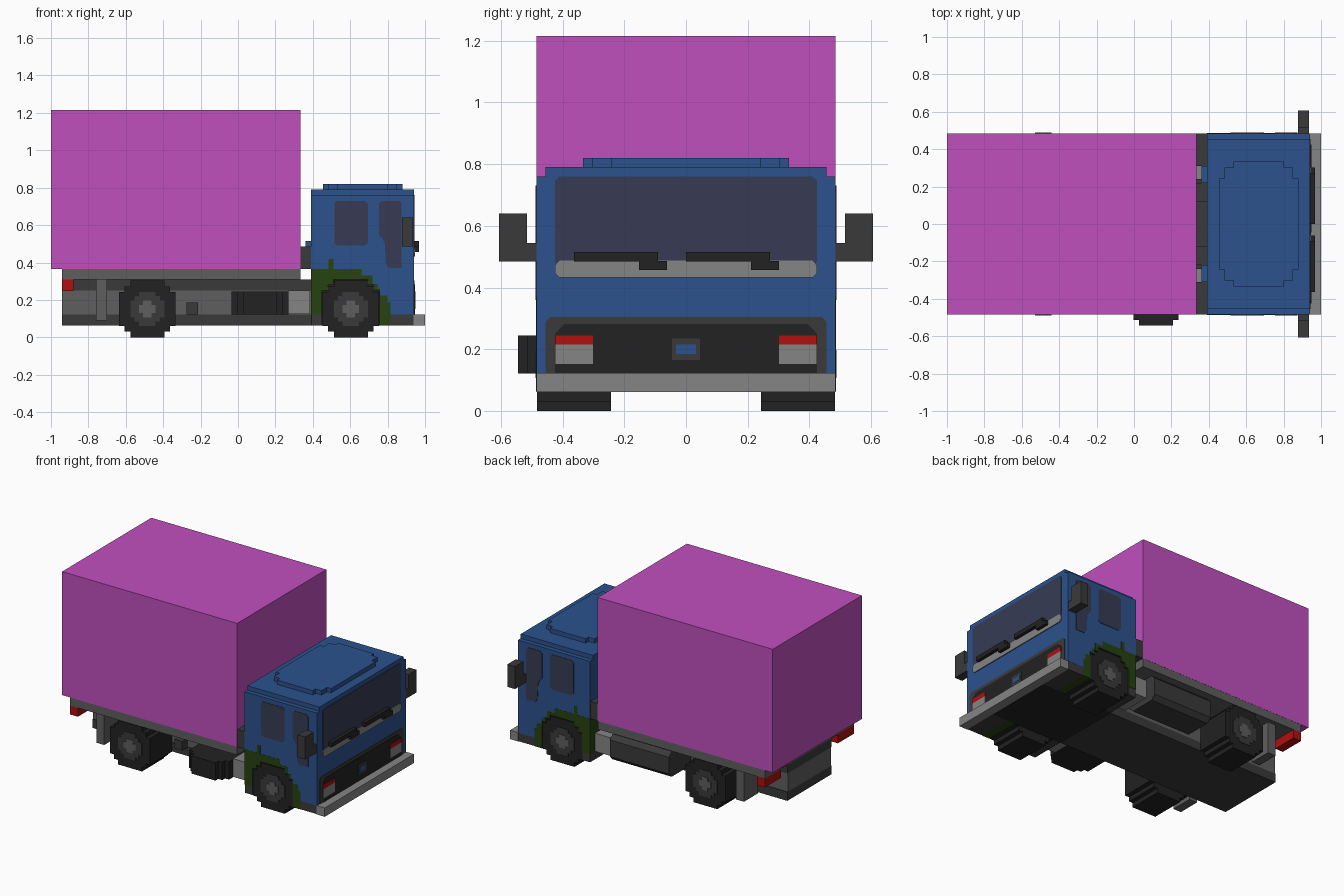
import bpy, bmesh
from mathutils import Vector

cube = bpy.data.objects.get("Cube")
if cube:
    bpy.data.objects.remove(cube, do_unlink=True)


def material(name, rgb):
    m = bpy.data.materials.new(name)
    m.use_nodes = True
    col = (*rgb, 1.0)
    m.diffuse_color = col
    m.node_tree.nodes["Principled BSDF"].inputs["Base Color"].default_value = col
    return m


PINK = material("pink", (0.53, 0.08, 0.51))
BLUE = material("cab blue", (0.025, 0.085, 0.27))
GLASS = material("dark glass", (0.038, 0.044, 0.088))
GREEN = material("dark green", (0.02, 0.055, 0.005))
LIGHT = material("light grey", (0.235, 0.235, 0.235))
MID = material("mid grey", (0.112, 0.112, 0.112))
DARK = material("dark grey", (0.042, 0.042, 0.042))
BLACK = material("black", (0.016, 0.016, 0.016))
RED = material("red", (0.43, 0.005, 0.005))


def prism(name, pts, axis, a, b, mat):
    """Extrude a 2D outline along an axis: x takes (y, z), y takes (x, z), z takes (x, y)."""
    place = {"x": lambda u, v: (a, u, v), "y": lambda u, v: (u, a, v), "z": lambda u, v: (u, v, a)}[axis]
    step = {"x": Vector((b - a, 0, 0)), "y": Vector((0, b - a, 0)), "z": Vector((0, 0, b - a))}[axis]
    bm = bmesh.new()
    face = bm.faces.new([bm.verts.new(place(u, v)) for u, v in pts])
    ext = bmesh.ops.extrude_face_region(bm, geom=[face])
    bmesh.ops.translate(bm, vec=step, verts=[g for g in ext["geom"] if isinstance(g, bmesh.types.BMVert)])
    bmesh.ops.recalc_face_normals(bm, faces=bm.faces)
    me = bpy.data.meshes.new(name)
    bm.to_mesh(me)
    bm.free()
    me.materials.append(mat)
    ob = bpy.data.objects.new(name, me)
    bpy.context.collection.objects.link(ob)
    return ob


def box(name, x, y, z, mat):
    return prism(name, [(x[0], y[0]), (x[1], y[0]), (x[1], y[1]), (x[0], y[1])], "z", z[0], z[1], mat)


def pair(name, x, y, z, mat):
    """A box on the left (+y) and its mirror on the right."""
    box(name + "_a", x, y, z, mat)
    box(name + "_b", x, (-y[1], -y[0]), z, mat)


def stepped(cu, cv, steps):
    """Blocky round outline from (half width, half height) corners of one quadrant."""
    q = []
    for i, (u, v) in enumerate(steps):
        if i:
            q.append((u, steps[i - 1][1]))
        q.append((u, v))
    out = q + [(-u, v) for u, v in reversed(q)]
    out += [(-u, -v) for u, v in q] + [(u, -v) for u, v in reversed(q)]
    return [(cu + u, cv + v) for u, v in out]


def rounded(u0, u1, v0, v1, r=0.015):
    """Rectangle outline with clipped corners."""
    return [(u0 + r, v0), (u1 - r, v0), (u1, v0 + r), (u1, v1 - r),
            (u1 - r, v1), (u0 + r, v1), (u0, v1 - r), (u0, v0 + r)]


TYRE = [(0.152, 0.091), (0.121, 0.121), (0.091, 0.152)]
HUB = [(0.091, 0.045), (0.068, 0.068), (0.045, 0.091)]
CAP = [(0.045, 0.022), (0.022, 0.045)]

# Cargo box and the bed frame under it
box("cargo_box", (-1, 0.333), (-0.485, 0.485), (0.365, 1.215), PINK)
box("bed_frame", (-0.94, 0.333), (-0.484, 0.484), (0.308, 0.365), MID)

# Chassis beam with dark flanges
box("chassis_beam", (-0.94, 0.39), (-0.235, 0.235), (0.122, 0.25), MID)
box("chassis_top_flange", (-0.94, 0.39), (-0.24, 0.24), (0.25, 0.308), DARK)
box("chassis_bottom_flange", (-0.94, 0.39), (-0.24, 0.24), (0.062, 0.122), DARK)

# Wheels with hubs and caps, plus axles
for label, cx in (("front", 0.603), ("rear", -0.485)):
    for side, s in (("a", 1), ("b", -1)):
        prism(f"{label}_tyre_{side}", stepped(cx, 0.152, TYRE), "y", s * 0.243, s * 0.482, BLACK)
        prism(f"{label}_hub_{side}", stepped(cx, 0.152, HUB), "y", s * 0.48, s * 0.485, DARK)
        prism(f"{label}_hub_cap_{side}", stepped(cx, 0.152, CAP), "y", s * 0.48, s * 0.488, MID)
    box(f"{label}_axle", (cx - 0.045, cx + 0.045), (-0.25, 0.25), (0.09, 0.2), DARK)

# Rear lamps and mud flaps
pair("rear_lamp", (-0.94, -0.88), (0.31, 0.485), (0.248, 0.308), RED)
pair("mud_flap", (-0.76, -0.70), (0.30, 0.455), (0.09, 0.308), MID)

# Spare wheel lying flat, side tank and air tanks
prism("spare_wheel", stepped(0.118, -0.392, TYRE), "z", 0.122, 0.245, BLACK)
prism("side_tank", rounded(0.245, 0.485, 0.115, 0.29, 0.03), "x", -0.21, 0.24, DARK)
pair("air_tank", (0.27, 0.385), (0.24, 0.44), (0.125, 0.25), LIGHT)
box("side_bracket", (-0.275, -0.215), (-0.30, -0.24), (0.122, 0.185), DARK)

# Cab shell, cut away over the front wheels
fender_edge = [(0.815, 0.187), (0.80, 0.187), (0.80, 0.225), (0.76, 0.225), (0.76, 0.26), (0.745, 0.26),
               (0.745, 0.285), (0.72, 0.285), (0.72, 0.33), (0.66, 0.33), (0.66, 0.365), (0.39, 0.365)]
prism("cab_shell", [(0.39, 0.76), (0.94, 0.76), (0.94, 0.122), (0.815, 0.122)] + fender_edge,
      "y", -0.485, 0.485, BLUE)
box("cab_roof", (0.39, 0.94), (-0.455, 0.455), (0.76, 0.79), BLUE)
prism("roof_panel", stepped(0.667, 0, [(0.212, 0.242), (0.182, 0.303), (0.136, 0.333)]), "z", 0.79, 0.82, BLUE)
box("cab_floor", (0.39, 0.94), (-0.243, 0.243), (0.064, 0.365), BLACK)
pair("cab_floor_front", (0.815, 0.94), (0.243, 0.484), (0.064, 0.122), DARK)
pair("cab_step", (0.392, 0.45), (0.243, 0.483), (0.064, 0.122), DARK)

# Fenders hugging the front wheels
inner = [(0.39, 0.122), (0.45, 0.122), (0.45, 0.25), (0.48, 0.25), (0.48, 0.28), (0.51, 0.28), (0.51, 0.31),
         (0.695, 0.31), (0.695, 0.28), (0.725, 0.28), (0.725, 0.25), (0.757, 0.25), (0.757, 0.064), (0.815, 0.064)]
for side, s in (("a", 1), ("b", -1)):
    prism(f"fender_{side}", inner + fender_edge, "y", s * 0.243, s * 0.486, GREEN)
    box(f"fender_tab_{side}", (0.485, 0.51), sorted((s * 0.48, s * 0.487)), (0.36, 0.42), GREEN)

    # Side windows
    prism(f"rear_side_window_{side}", rounded(0.515, 0.695, 0.49, 0.73), "y", s * 0.48, s * 0.488, GLASS)
    quarter = [(0.77, 0.53), (0.785, 0.50), (0.79, 0.40), (0.805, 0.37), (0.875, 0.37),
               (0.875, 0.715), (0.86, 0.73), (0.77, 0.73), (0.755, 0.715), (0.755, 0.545)]
    prism(f"front_side_window_{side}", quarter, "y", s * 0.48, s * 0.488, GLASS)

# Mirrors
pair("mirror_arm", (0.878, 0.936), (0.48, 0.52), (0.485, 0.545), DARK)
pair("mirror", (0.878, 0.936), (0.515, 0.606), (0.485, 0.64), DARK)

# Windscreen, cowl strip and wipers
prism("windscreen", rounded(-0.425, 0.425, 0.47, 0.76), "x", 0.937, 0.944, GLASS)
prism("cowl_strip", rounded(-0.425, 0.425, 0.432, 0.487), "x", 0.938, 0.947, LIGHT)
for side, y in (("a", 0.0), ("b", -0.363)):
    box(f"wiper_blade_{side}", (0.94, 0.969), (y, y + 0.272), (0.485, 0.515), BLACK)
    box(f"wiper_arm_{side}", (0.94, 0.969), (y + 0.21, y + 0.302), (0.457, 0.486), BLACK)

# Grille, headlamps and a plain centre plate
prism("grille_frame", [(-0.455, 0.122), (0.455, 0.122), (0.455, 0.29), (0.44, 0.305), (-0.44, 0.305), (-0.455, 0.29)],
      "x", 0.938, 0.943, DARK)
prism("grille", [(-0.425, 0.122), (0.425, 0.122), (0.425, 0.25), (0.395, 0.282), (-0.395, 0.282), (-0.425, 0.25)],
      "x", 0.938, 0.946, BLACK)
pair("headlamp", (0.941, 0.95), (0.302, 0.425), (0.152, 0.215), LIGHT)
pair("indicator", (0.941, 0.95), (0.302, 0.425), (0.215, 0.245), RED)
box("plate_backing", (0.941, 0.948), (-0.045, 0.045), (0.165, 0.235), DARK)
box("centre_plate", (0.941, 0.95), (-0.032, 0.032), (0.185, 0.215), BLUE)

# Front bumper
box("front_bumper", (0.938, 1.0), (-0.485, 0.485), (0.062, 0.123), LIGHT)

# Blocks on the back wall of the cab
pair("outer_cab_block", (0.335, 0.392), (0.31, 0.484), (0.365, 0.485), DARK)
pair("inner_cab_block", (0.335, 0.392), (0.12, 0.22), (0.365, 0.485), DARK)
pair("cab_bracket", (0.362, 0.392), (0.22, 0.31), (0.365, 0.515), BLUE)
